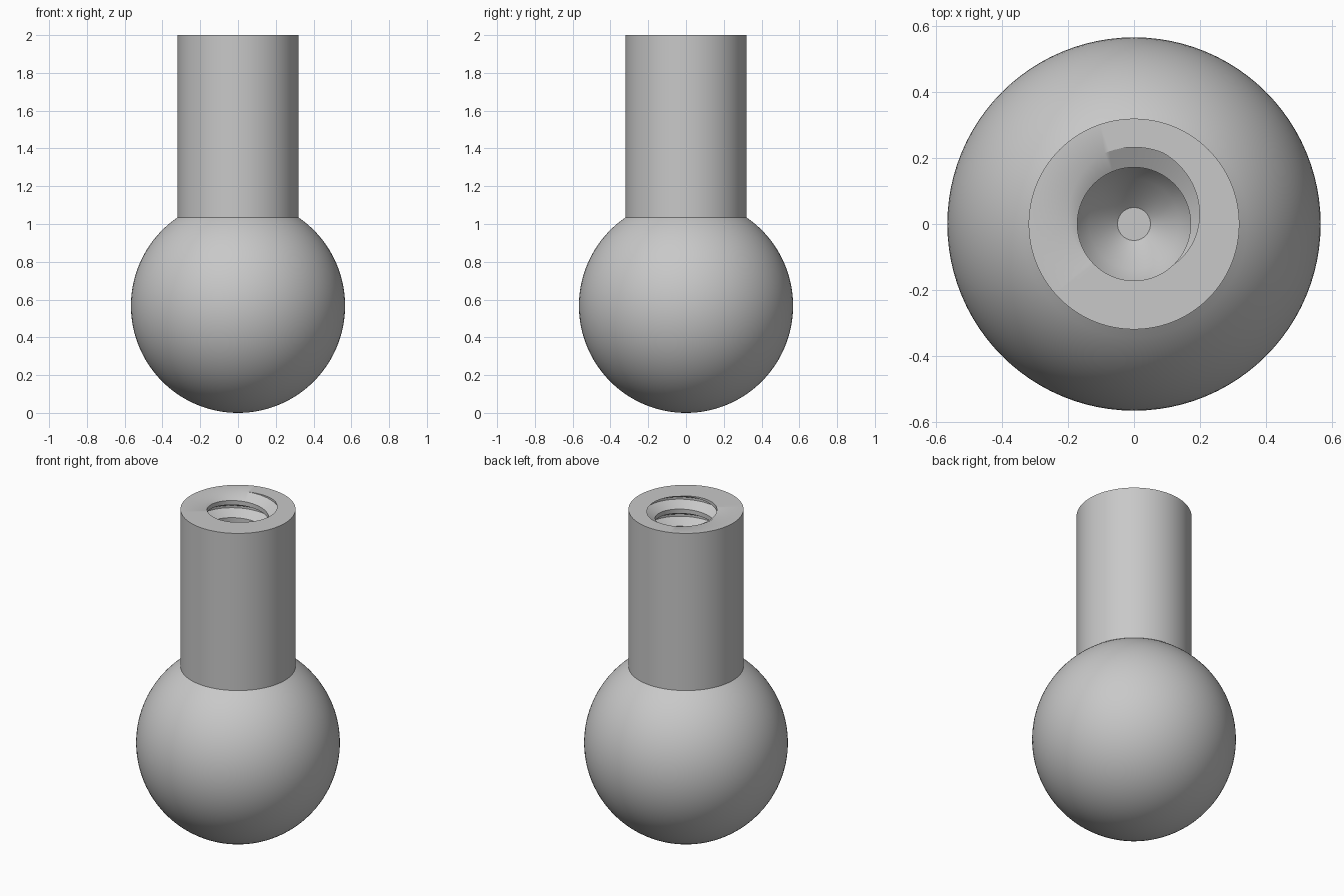
import bpy
import bmesh
from math import pi, sin, cos, asin

cube = bpy.data.objects.get("Cube")
if cube:
    bpy.data.objects.remove(cube)

SIDES = 96
BALL_R, NECK_R, TOP = 0.567, 0.32, 2.0
CREST, ROOT, PITCH = 0.172, 0.233, 0.105
THREAD_END, TURNS = 1.3, 9
FLATS = (0.375, 0.0625, -0.0625, -0.375)    # corners of one thread groove


def thread_radius(z, turn):
    """Radius of the threaded bore at a height and a fraction of a turn."""
    phase = (z - TOP) / PITCH - turn + 0.25
    d = abs(phase - round(phase))
    t = (d - FLATS[1]) / (FLATS[0] - FLATS[1])
    return ROOT + (CREST - ROOT) * min(max(t, 0), 1)


def column(turn):
    """Radius and height pairs from the ball's pole up and down into the bore."""
    # ball, up to where it meets the neck
    end = pi - asin(NECK_R / BALL_R)
    pts = [(BALL_R * sin(end * i / 48), BALL_R - BALL_R * cos(end * i / 48))
           for i in range(49)]
    # neck
    pts.append((NECK_R, TOP))
    # helical thread, trimmed by the top face and the thread end
    for m in range(2, -TURNS, -1):
        for p in FLATS:
            z = TOP + PITCH * (m + turn - 0.25 + p)
            z = min(max(z, THREAD_END), TOP)
            pts.append((thread_radius(z, turn), z))
    # drilled end of the bore
    pts += [(CREST, THREAD_END), (CREST, 1.26), (0.137, 1.2), (0.05, 1.12), (0, 1.12)]
    return pts


bm = bmesh.new()
grid = []
for i in range(SIDES + 1):
    a = 2 * pi * i / SIDES
    grid.append([bm.verts.new((r * cos(a), r * sin(a), z))
                 for r, z in column(i / SIDES)])
for left, right in zip(grid, grid[1:]):
    for j in range(len(left) - 1):
        bm.faces.new((left[j], right[j], right[j + 1], left[j + 1]))
bmesh.ops.remove_doubles(bm, verts=bm.verts, dist=0.00002)
bmesh.ops.recalc_face_normals(bm, faces=bm.faces)

mesh = bpy.data.meshes.new("ball_stud")
bm.to_mesh(mesh)
bm.free()
stud = bpy.data.objects.new("ball_stud", mesh)
bpy.context.collection.objects.link(stud)

# plain grey metal
grey = bpy.data.materials.new("light grey")
grey.use_nodes = True
grey.diffuse_color = (0.58, 0.58, 0.58, 1)
grey.node_tree.nodes["Principled BSDF"].inputs["Base Color"].default_value = grey.diffuse_color
mesh.materials.append(grey)

bpy.ops.object.select_all(action='DESELECT')
stud.select_set(True)
bpy.context.view_layer.objects.active = stud
bpy.ops.object.shade_smooth_by_angle(angle=pi / 6)
